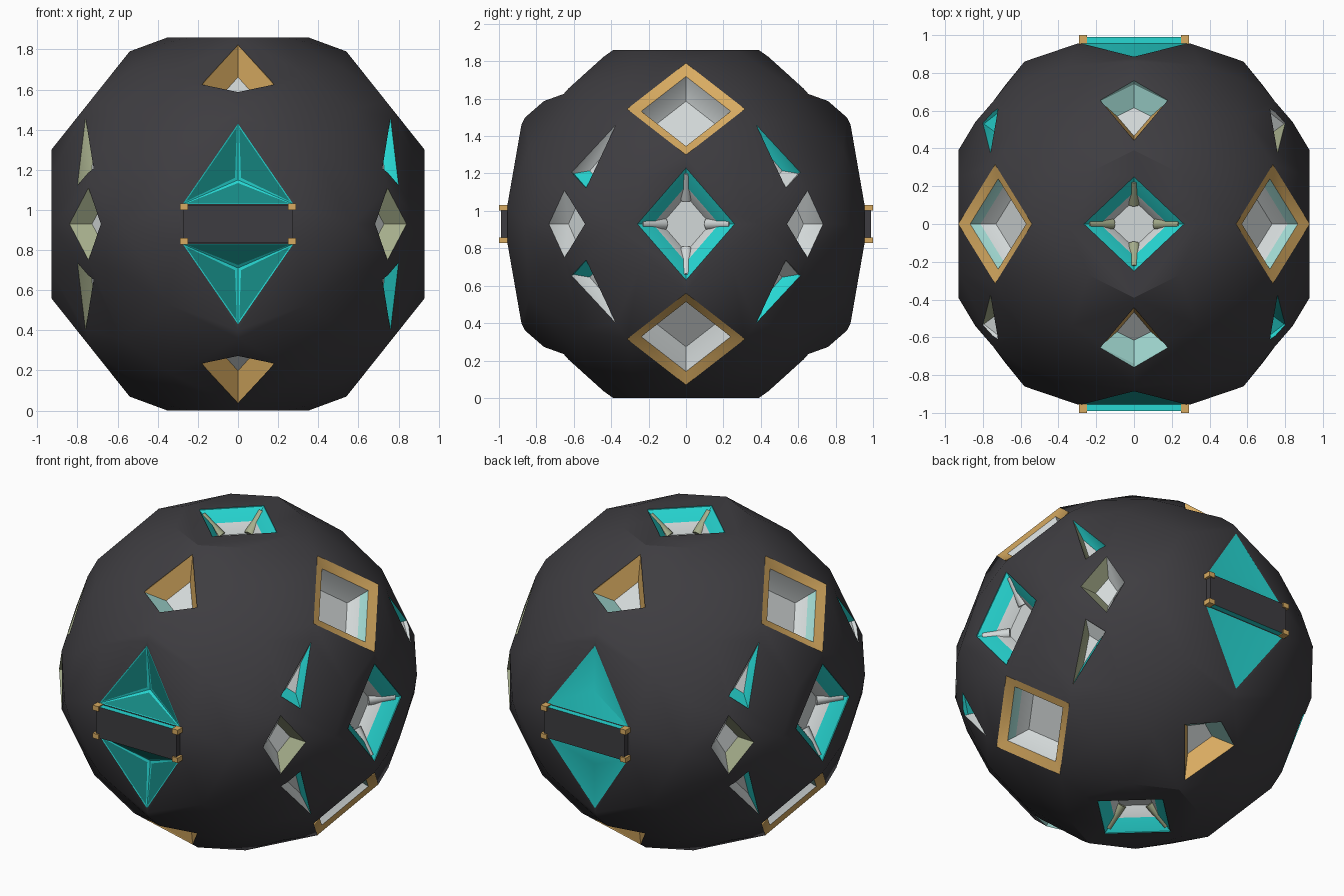
import bpy, bmesh, math
from itertools import product
from mathutils import Vector, geometry

if "Cube" in bpy.data.objects:
    bpy.data.objects.remove(bpy.data.objects["Cube"])

CZ = 0.93  # height of the ball centre
COLORS = [("charcoal", (0.048, 0.046, 0.052)), ("teal", (0.02, 0.68, 0.65)),
          ("dark_teal", (0.008, 0.25, 0.23)), ("tan", (0.69, 0.41, 0.12)),
          ("pale_grey", (0.65, 0.69, 0.69)), ("sage", (0.38, 0.42, 0.26)),
          ("pale_aqua", (0.35, 0.68, 0.63))]
MATS = []
for name, c in COLORS:
    m = bpy.data.materials.new(name)
    m.diffuse_color = (*c, 1)
    m.use_nodes = True
    m.node_tree.nodes["Principled BSDF"].inputs["Base Color"].default_value = m.diffuse_color
    MATS.append(m)
DARK, TEAL, DTEAL, TAN, PALE, SAGE, AQUA = range(7)


def to_object(name, bm):
    me = bpy.data.meshes.new(name)
    bm.to_mesh(me)
    bm.free()
    for m in MATS:
        me.materials.append(m)
    ob = bpy.data.objects.new(name, me)
    bpy.context.collection.objects.link(ob)
    ob.location.z = CZ
    return ob


def mirrored(pts, axes):
    """Yield (signs, points) for every mirror image over the given axes."""
    for s in product(*[(1, -1) if a in axes else (1,) for a in "xyz"]):
        yield s, [Vector((p[0] * s[0], p[1] * s[1], p[2] * s[2])) for p in pts]


cut = bmesh.new()
hull_pts = []


def pit(pts, sections, floor, inset=False):
    """Tapered pit cutter. sections: (depth, scale, colour or colour per wall)."""
    c = sum(pts, Vector()) / len(pts)
    n = geometry.normal(pts)
    if n.dot(c) < 0:
        n = -n
    hull_pts.extend(pts)
    k = len(pts)
    rings = [[cut.verts.new(p + n * 0.08) for p in pts]]
    top = cut.faces.new(rings[0])
    faces, walls = [top], []
    top.material_index = floor
    for depth, scale, col in [(0, 1, sections[0][2])] + sections:
        prev = rings[-1]
        cols = col if isinstance(col, tuple) else (col,) * k
        if scale == 0:
            ring = [cut.verts.new(c - n * depth)] * k
        else:
            ring = [cut.verts.new(c + (p - c) * scale - n * depth) for p in pts]
        for i in range(k):
            j = (i + 1) % k
            vs = [prev[i], prev[j], ring[j]] + ([ring[i]] if scale else [])
            f = cut.faces.new(vs)
            f.material_index = cols[i]
            faces.append(f)
            if scale == 0:
                walls.append(f)
        rings.append(ring)
    if sections[-1][1]:
        f = cut.faces.new(rings[-1])
        f.material_index = floor
        faces.append(f)
    bmesh.ops.recalc_face_normals(cut, faces=faces)
    if inset:
        res = bmesh.ops.inset_individual(cut, faces=walls, thickness=0.02)
        for f in res["faces"]:
            f.material_index = TEAL
        for f in walls:
            f.material_index = DTEAL
    return c, n


# Spokes across the corners of the square pits
spokes = bmesh.new()


def strut(a, b, r, col):
    d = (b - a).normalized()
    u = d.orthogonal().normalized()
    w = d.cross(u)
    ring = [[spokes.verts.new(p + (u * math.cos(t) + w * math.sin(t)) * q)
             for t in [i * math.pi / 4 for i in range(8)]] for p, q in ((a, r), (b, r * 1.3))]
    fs = [spokes.faces.new([ring[0][i], ring[0][(i + 1) % 8], ring[1][(i + 1) % 8], ring[1][i]])
          for i in range(8)]
    fs += [spokes.faces.new(ring[0][::-1]), spokes.faces.new(ring[1])]
    for f in fs:
        f.material_index = col
        f.smooth = len(f.verts) == 4


# Square pits on the sides and on the top and bottom
side = [(0.925, 0.26, 0), (0.925, 0, 0.3), (0.925, -0.26, 0), (0.925, 0, -0.3)]
top = [(0.265, 0, 0.925), (0, 0.25, 0.925), (-0.265, 0, 0.925), (0, -0.25, 0.925)]
for poly, axis, col in ((side, "x", PALE), (top, "z", SAGE)):
    for s, pts in mirrored(poly, axis):
        c, n = pit(pts, [(0.06, 0.68, TEAL), (0.12, 0.5, PALE)], PALE)
        for p in pts:
            strut(c + (p - c) * 0.93 - n * 0.03, c + (p - c) * 0.45 - n * 0.125, 0.026, col)

# Large tan-framed diamonds on the upper and lower side slopes
for s, pts in mirrored([(0.54, 0, 0.86), (0.735, 0.315, 0.615), (0.93, 0, 0.37),
                        (0.735, -0.315, 0.615)], "xz"):
    pit(pts, [(0.02, 0.76, TAN), (0.07, 0.68, (PALE, AQUA, AQUA, PALE)),
              (0.13, 0.5, PALE)], PALE)

# Kite pits on the front and back slopes, tan at the inner corner
for s, pts in mirrored([(0, 0.44, 0.89), (0.18, 0.65, 0.69), (0, 0.74, 0.635),
                        (-0.18, 0.65, 0.69)], "yz"):
    pit(pts, [(0.1, 0.5, (TAN, AQUA, AQUA, TAN))], PALE)

# Kite pits on the four upright corners, sage at the outer corner
for s, pts in mirrored([(0.84, 0.54, 0), (0.745, 0.65, 0.18), (0.68, 0.73, 0),
                        (0.745, 0.65, -0.18)], "xy"):
    pit(pts, [(0.09, 0.5, (SAGE, PALE, PALE, SAGE))], PALE)

# Small sliver triangles above and below those kites
for s, pts in mirrored([(0.795, 0.53, 0.19), (0.76, 0.375, 0.53), (0.705, 0.6, 0.27)], "xyz"):
    cols = (TEAL, PALE, TEAL) if s[0] * s[1] < 0 else (SAGE, TEAL, PALE)
    pit(pts, [(0.055, 0.45, cols)], PALE)

# Pairs of shallow triangular pits; the front ones have dark inset facets
for s, pts in mirrored([(0.275, 0.955, 0.1), (0, 0.885, 0.5), (-0.275, 0.955, 0.1)], "yz"):
    pit(pts, [(0.08 if s[1] < 0 else 0.04, 0, TEAL)], TEAL, inset=s[1] < 0)

# Faceted ball: hull of one octant mirrored, plus the pit corners
octant = [(0.93, 0.39, 0), (0.93, 0, 0.37), (0.93, 0.25, 0.24), (0.35, 0, 0.93),
          (0, 0.39, 0.93), (0.24, 0.27, 0.93), (0.56, 0, 0.84), (0.77, 0, 0.6),
          (0.3, 0.955, 0.09), (0, 0.88, 0.53), (0, 0.86, 0.57), (0, 0.71, 0.7),
          (0.58, 0.86, 0), (0.735, 0.66, 0),
          (0.58, 0.57, 0.57), (0.33, 0.54, 0.75), (0.78, 0.34, 0.5), (0.57, 0.77, 0.25),
          (0.35, 0.84, 0.4), (0.52, 0.3, 0.78)]
ball = bmesh.new()
for s, pts in mirrored(octant, "xyz"):
    hull_pts += pts
for p in hull_pts:
    ball.verts.new(p)
bmesh.ops.remove_doubles(ball, verts=ball.verts[:], dist=0.005)
res = bmesh.ops.convex_hull(ball, input=ball.verts[:])
junk = {g for g in res["geom_interior"] + res["geom_unused"] if isinstance(g, bmesh.types.BMVert)}
bmesh.ops.delete(ball, geom=list(junk), context='VERTS')
bmesh.ops.recalc_face_normals(ball, faces=ball.faces[:])
shell = to_object("ball_shell", ball)
cutter = to_object("pit_cutter", cut)
cutter.hide_render = True

mod = shell.modifiers.new("pits", 'BOOLEAN')
mod.operation = 'DIFFERENCE'
mod.solver = 'EXACT'
mod.object = cutter
bpy.context.view_layer.objects.active = shell
shell.select_set(True)
bpy.ops.object.modifier_apply(modifier="pits")
bpy.ops.object.shade_smooth_by_angle(angle=math.radians(32))
bpy.data.objects.remove(cutter)

bmesh.ops.recalc_face_normals(spokes, faces=spokes.faces[:])
to_object("pit_spokes", spokes)

# Raised dark bar between each triangle pair, teal on its edges, with tan corner nubs
trim = bmesh.new()


def box(center, size, col, edge_col):
    vs = bmesh.ops.create_cube(trim, size=1)["verts"]
    for v in vs:
        v.co = Vector(center) + Vector([a * b for a, b in zip(v.co, size)])
    for f in {f for v in vs for f in v.link_faces}:
        f.normal_update()
        f.material_index = edge_col if abs(f.normal.z) > 0.9 else col


for sy in (1, -1):
    box((0, sy * 0.94, 0), (0.55, 0.1, 0.19), DARK, TEAL)
    for sx, sz in product((1, -1), repeat=2):
        box((sx * 0.27, sy * 0.97, sz * 0.086), (0.04, 0.06, 0.03), TAN, TAN)
to_object("bar_trim", trim)
